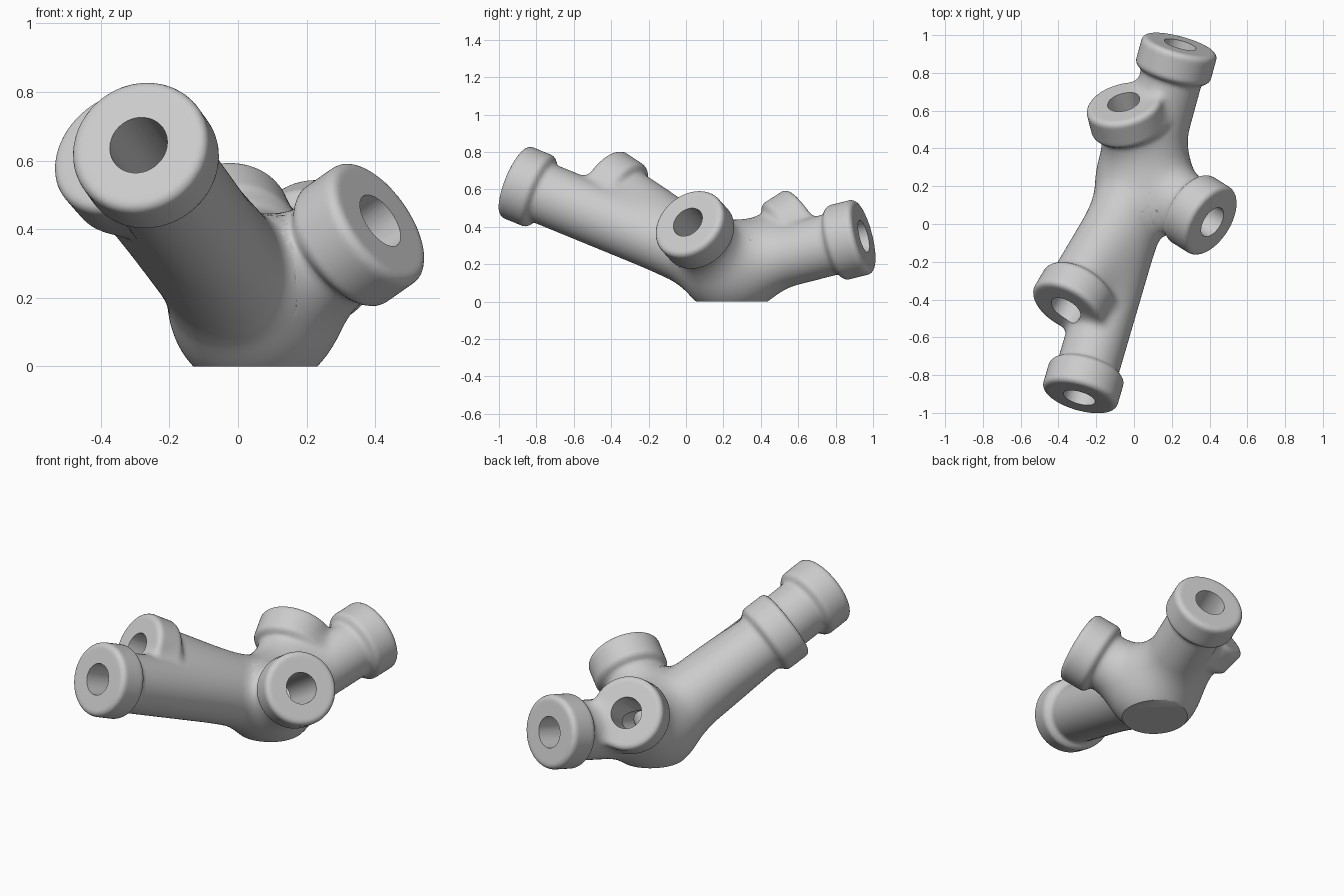
import bpy, bmesh
from mathutils import Vector, Matrix

if "Cube" in bpy.data.objects:
    bpy.data.objects.remove(bpy.data.objects["Cube"])

# Layout: one hub, five sockets given by the centre of their open face
HUB = Vector((0.05, 0.24, 0.17))
HUB_R, TUBE_R, COLLAR_R, BORE_R = 0.235, 0.165, 0.205, 0.087
COLLAR_LEN, ROUND = 0.165, 0.03
FACES = [(-0.29, -0.92, 0.645), (-0.36, -0.45, 0.635), (0.415, 0.01, 0.425),
         (-0.055, 0.645, 0.43), (0.245, 0.95, 0.35)]
ARMS = []
for face in FACES:
    span = Vector(face) - HUB
    ARMS.append((span.normalized(), span.length))


def add_cylinder(bm, axis, start, end, radius):
    spin = Vector((0, 0, 1)).rotation_difference(axis).to_matrix().to_4x4()
    place = Matrix.Translation(HUB + axis * (start + end) / 2) @ spin
    bmesh.ops.create_cone(bm, cap_ends=True, segments=64, radius1=radius, radius2=radius,
                          depth=end - start, matrix=place)


def to_object(bm, name):
    mesh = bpy.data.meshes.new(name)
    bm.to_mesh(mesh)
    bm.free()
    obj = bpy.data.objects.new(name, mesh)
    bpy.context.collection.objects.link(obj)
    return obj


def bake_modifiers(obj):
    graph = bpy.context.evaluated_depsgraph_get()
    mesh = bpy.data.meshes.new_from_object(obj.evaluated_get(graph))
    obj.modifiers.clear()
    obj.data = mesh


# Filleted union of two distances
def blend(a, b, k):
    h = k - abs(a - b)
    return min(a, b) - (h * h / (4 * k) if h > 0 else 0)


# Distance to the finished casting: hub, tubes and rounded collars with fillets
def distance(p):
    v = p - HUB
    sq = v.length_squared
    tubes = sq ** 0.5 - HUB_R
    collars = 9.0
    for axis, length in ARMS:
        t = v.dot(axis)
        radial = max(sq - t * t, 0) ** 0.5
        over = t - min(max(t, 0), length - 0.22)
        tubes = blend(tubes, (radial * radial + over * over) ** 0.5 - TUBE_R, 0.11)
        dr = radial - COLLAR_R + ROUND
        dt = abs(t - length + COLLAR_LEN / 2) - COLLAR_LEN / 2 + ROUND
        outer = (max(dr, 0) ** 2 + max(dt, 0) ** 2) ** 0.5
        collars = min(collars, outer + min(max(dr, dt), 0) - ROUND)
    return blend(tubes, collars, 0.05)


# Rough casting from overlapping solids, fused by a voxel remesh
bm = bmesh.new()
bmesh.ops.create_icosphere(bm, subdivisions=4, radius=HUB_R, matrix=Matrix.Translation(HUB))
for axis, length in ARMS:
    add_cylinder(bm, axis, 0, length - 0.05, TUBE_R)
    add_cylinder(bm, axis, length - COLLAR_LEN, length, COLLAR_R)
body = to_object(bm, "pipe_manifold")
remesh = body.modifiers.new("fuse", 'REMESH')
remesh.mode = 'VOXEL'
remesh.voxel_size = 0.0135
bake_modifiers(body)

# Relax the skin onto the filleted shape
bm = bmesh.new()
bm.from_mesh(body.data)
for step in range(7):
    if step < 4:
        bmesh.ops.smooth_vert(bm, verts=bm.verts, factor=0.5, use_axis_x=True,
                              use_axis_y=True, use_axis_z=True)
    bm.normal_update()
    for vert in bm.verts:
        vert.co -= vert.normal * max(-0.03, min(0.03, distance(vert.co)))
bm.to_mesh(body.data)
bm.free()

# Cutters: a bore along each arm and a block that levels the base
cutters = []
for axis, length in ARMS:
    bm = bmesh.new()
    add_cylinder(bm, axis, 0, length + 0.1, BORE_R)
    cutters.append(to_object(bm, "bore_cutter"))
bm = bmesh.new()
bmesh.ops.create_cube(bm, size=2, matrix=Matrix.Translation((0, 0, -1)))
cutters.append(to_object(bm, "base_cutter"))
for cutter in cutters:
    cutter.hide_render = True
    cut = body.modifiers.new("cut", 'BOOLEAN')
    cut.operation = 'DIFFERENCE'
    cut.solver = 'MANIFOLD'
    cut.object = cutter
bake_modifiers(body)
for cutter in cutters:
    bpy.data.objects.remove(cutter)

# Cast metal colour
metal = bpy.data.materials.new("cast_grey")
metal.use_nodes = True
colour = (0.6, 0.6, 0.6, 1)
metal.diffuse_color = colour
metal.node_tree.nodes["Principled BSDF"].inputs["Base Color"].default_value = colour
body.data.materials.clear()
body.data.materials.append(metal)
for poly in body.data.polygons:
    poly.material_index = 0

bpy.ops.object.select_all(action='DESELECT')
body.select_set(True)
bpy.context.view_layer.objects.active = body
bpy.ops.object.shade_smooth_by_angle(angle=0.7)
